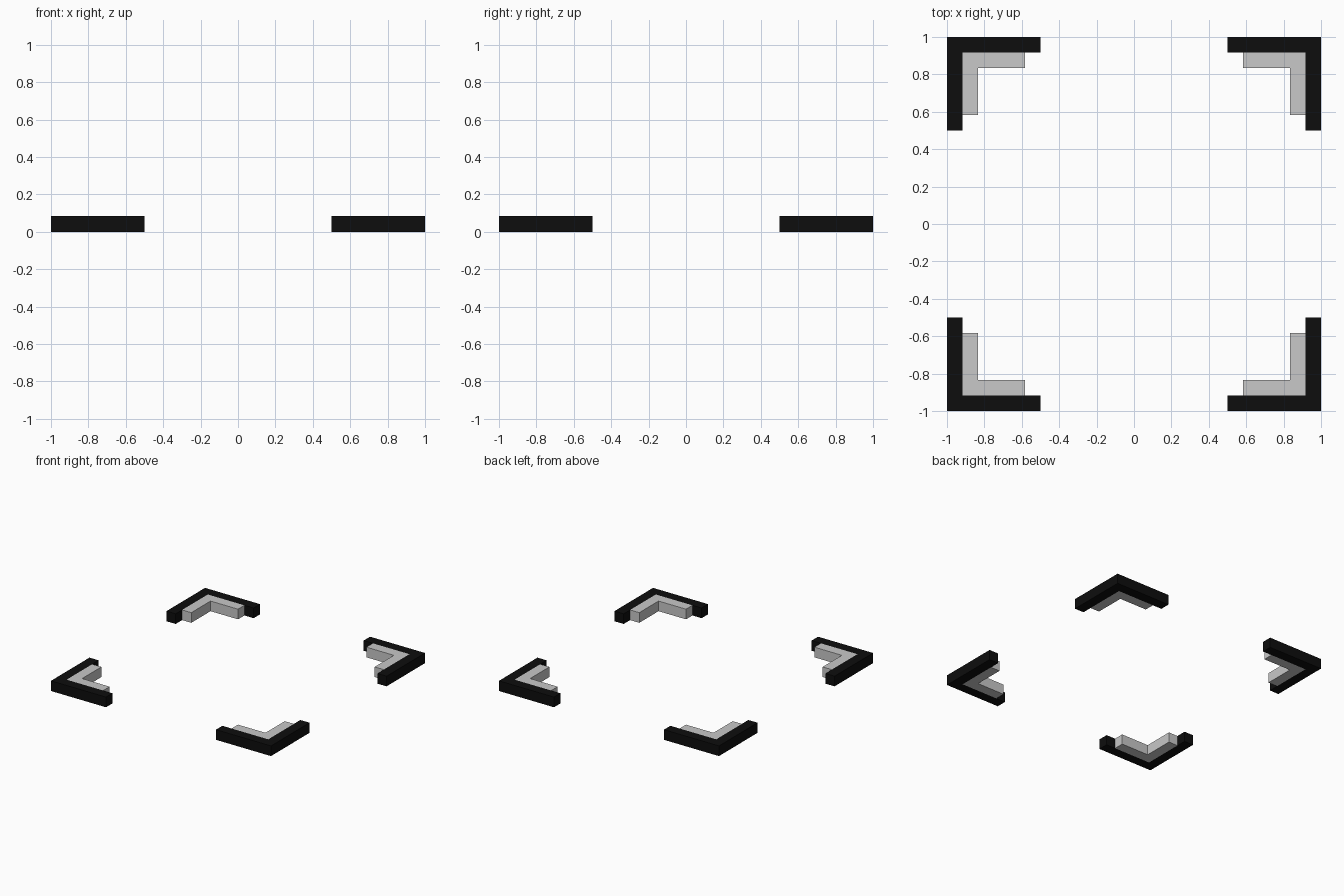
import bpy, bmesh

if "Cube" in bpy.data.objects:
    bpy.data.objects.remove(bpy.data.objects["Cube"])

T = 1 / 12  # bar thickness and height


def material(name, value):
    m = bpy.data.materials.new(name)
    m.diffuse_color = (value, value, value, 1)
    m.use_nodes = True
    m.node_tree.nodes["Principled BSDF"].inputs["Base Color"].default_value = m.diffuse_color
    return m


black = material("black", 0.004)
grey = material("light grey", 0.58)


def corner(name, sx, sy, outer, end, mat):
    """L-shaped bar hugging one corner of the square."""
    i = outer - T
    profile = [(outer, outer), (end, outer), (end, i), (i, i), (i, end), (outer, end)]
    bm = bmesh.new()
    base = bm.faces.new([bm.verts.new((sx * x, sy * y, 0)) for x, y in profile])
    ext = bmesh.ops.extrude_face_region(bm, geom=[base], use_keep_orig=True)
    top = [v for v in ext["geom"] if isinstance(v, bmesh.types.BMVert)]
    bmesh.ops.translate(bm, verts=top, vec=(0, 0, T))
    bmesh.ops.recalc_face_normals(bm, faces=bm.faces)
    mesh = bpy.data.meshes.new(name)
    bm.to_mesh(mesh)
    bm.free()
    mesh.materials.append(mat)
    bpy.context.collection.objects.link(bpy.data.objects.new(name, mesh))


for sx, sx_name in ((-1, "left"), (1, "right")):
    for sy, sy_name in ((-1, "front"), (1, "back")):
        # dark outer bracket and pale inner lining
        corner(f"outer_bracket_{sy_name}_{sx_name}", sx, sy, 1.0, 0.5, black)
        corner(f"inner_bracket_{sy_name}_{sx_name}", sx, sy, 1.0 - T, 0.5 + T, grey)
